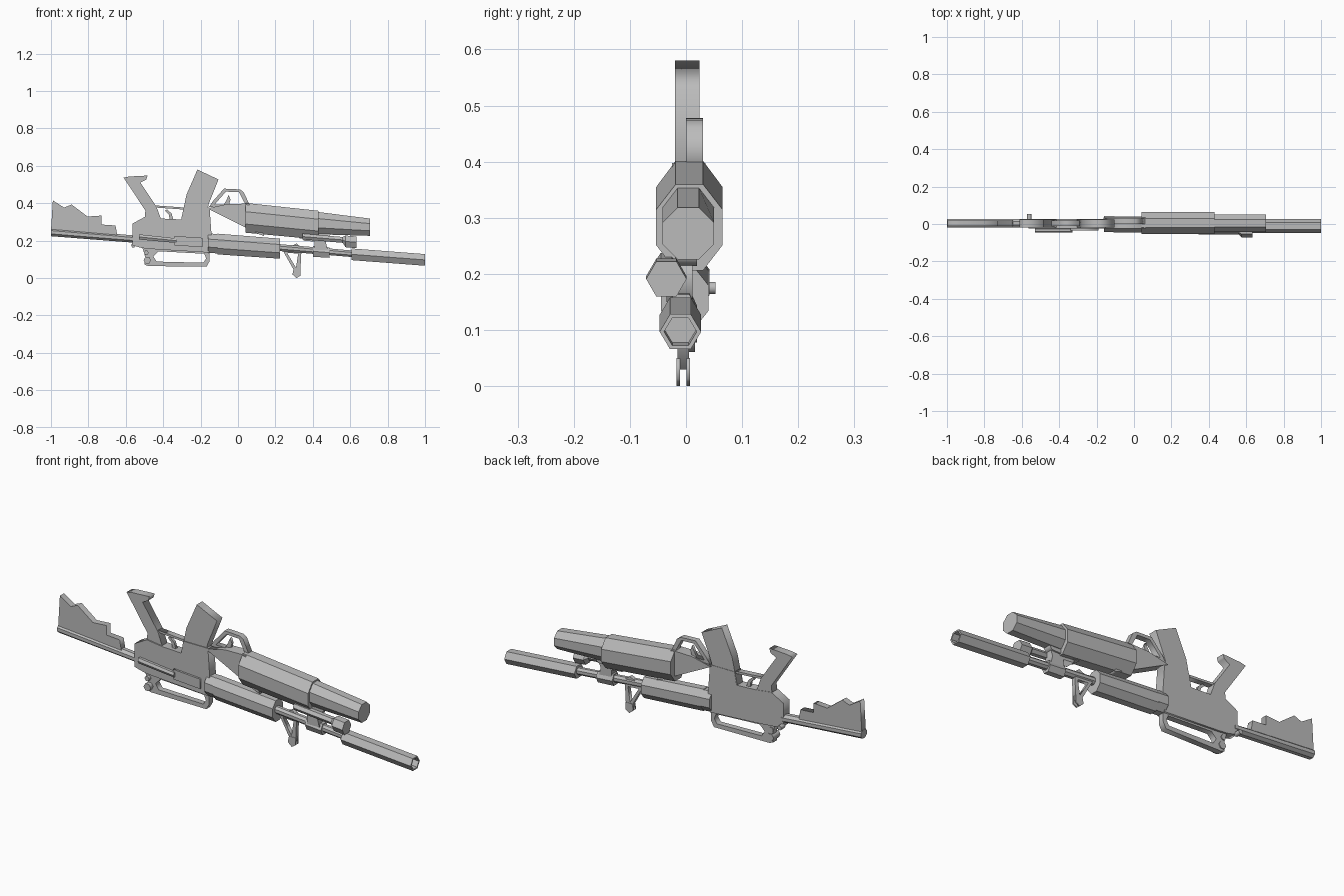
import bpy, bmesh, math

gray = bpy.data.materials.new("gunmetal gray")
gray.diffuse_color = (0.5, 0.5, 0.5, 1)


def add(name, mesh):
    mesh.materials.clear()
    mesh.materials.append(gray)
    ob = bpy.data.objects.new(name, mesh)
    bpy.context.collection.objects.link(ob)
    return ob


def plate(name, y0, y1, outline, *holes):
    """Side profile in x, z (with optional holes) extruded from y0 to y1."""
    cu = bpy.data.curves.new(name, 'CURVE')
    cu.dimensions = '2D'
    cu.fill_mode = 'BOTH'
    cu.extrude = (y1 - y0) / 2
    for loop in (outline,) + holes:
        sp = cu.splines.new('POLY')
        sp.points.add(len(loop) - 1)
        for p, (x, z) in zip(sp.points, loop):
            p.co = (x, z, 0, 1)
        sp.use_cyclic_u = True
    tmp = bpy.data.objects.new(name + "_curve", cu)
    bpy.context.collection.objects.link(tmp)
    dg = bpy.context.evaluated_depsgraph_get()
    me = bpy.data.meshes.new_from_object(tmp.evaluated_get(dg))
    bpy.data.objects.remove(tmp)
    for v in me.vertices:
        x, z, d = v.co
        v.co = (x, (y0 + y1) / 2 - d, z)
    bm = bmesh.new()
    bm.from_mesh(me)
    bmesh.ops.remove_doubles(bm, verts=bm.verts, dist=1e-5)
    bmesh.ops.recalc_face_normals(bm, faces=bm.faces)
    bm.to_mesh(me)
    bm.free()
    return add(name, me)


def tube(name, sides, y, stations, turn=0.5):
    """Faceted tube along x; stations are (x, centre z, y radius, z radius)."""
    bm = bmesh.new()
    rings = []
    for x, z, ry, rz in stations:
        ring = []
        for i in range(sides):
            a = 2 * math.pi * (i + turn) / sides
            ring.append(bm.verts.new((x, y + ry * math.sin(a), z + rz * math.cos(a))))
        rings.append(ring)
    for a, b in zip(rings, rings[1:]):
        for i in range(sides):
            j = (i + 1) % sides
            bm.faces.new((a[i], a[j], b[j], b[i]))
    bm.faces.new(rings[0])
    bm.faces.new(rings[-1])
    bmesh.ops.recalc_face_normals(bm, faces=bm.faces)
    me = bpy.data.meshes.new(name)
    bm.to_mesh(me)
    bm.free()
    return add(name, me)


def knob(name, x, z, r, y0, y1):
    """Six-sided knob along y."""
    pts = [(x + r * math.cos(k * math.pi / 3), z + r * math.sin(k * math.pi / 3)) for k in range(6)]
    return plate(name, y0, y1, pts)


# Shoulder stock
plate("stock_plate", -0.012, 0.02, [
    (-0.99, 0.415), (-0.93, 0.377), (-0.89, 0.393), (-0.805, 0.329), (-0.73, 0.334),
    (-0.73, 0.286), (-0.655, 0.281), (-0.645, 0.225), (-1, 0.25)])
tube("stock_tube", 8, 0.004, [(-1, 0.245, 0.026, 0.023), (-0.55, 0.208, 0.026, 0.021)])

# Receiver with grip, magazine and trigger
plate("receiver", -0.024, 0.026, [
    (-0.564, 0.291), (-0.495, 0.329), (-0.41, 0.318), (-0.302, 0.313), (-0.29, 0.377),
    (-0.152, 0.377), (-0.142, 0.238), (-0.152, 0.136), (-0.46, 0.155), (-0.51, 0.16),
    (-0.564, 0.174)])
plate("grip", -0.018, 0.024, [
    (-0.612, 0.537), (-0.58, 0.543), (-0.484, 0.548), (-0.49, 0.527), (-0.522, 0.51),
    (-0.436, 0.382), (-0.41, 0.31), (-0.50, 0.31), (-0.495, 0.361)])
plate("magazine", -0.02, 0.024, [
    (-0.217, 0.58), (-0.104, 0.527), (-0.158, 0.393), (-0.168, 0.3), (-0.307, 0.3),
    (-0.275, 0.447)])
plate("trigger_guard", -0.012, 0.018, [
    (-0.44, 0.388), (-0.285, 0.377), (-0.285, 0.366), (-0.43, 0.376)])
plate("trigger", -0.004, 0.01, [
    (-0.39, 0.36), (-0.37, 0.34), (-0.365, 0.31), (-0.345, 0.31), (-0.355, 0.345), (-0.38, 0.368)])
plate("ejection_cover", -0.034, -0.02, [
    (-0.34, 0.225), (-0.19, 0.215), (-0.19, 0.165), (-0.34, 0.175)])
tube("bolt_rod", 6, -0.033, [(-0.53, 0.22, 0.013, 0.016), (-0.33, 0.2, 0.013, 0.014)])
knob("selector_knob", -0.56, 0.175, 0.012, 0.02, 0.053)

# Carry handle and rear sight knobs
plate("carry_handle", -0.014, 0.016, [
    (-0.515, 0.175), (-0.495, 0.11), (-0.5, 0.072), (-0.48, 0.064), (-0.168, 0.061),
    (-0.152, 0.09), (-0.152, 0.16)],
    [(-0.425, 0.143), (-0.452, 0.115), (-0.435, 0.088), (-0.185, 0.082), (-0.17, 0.105), (-0.18, 0.13)])
knob("sight_knob", -0.485, 0.095, 0.02, -0.035, 0.02)
knob("sight_pin", -0.49, 0.135, 0.013, -0.03, 0.02)

# Handguard, barrel and hollow muzzle tube
tube("handguard_collar", 8, 0, [(-0.16, 0.187, 0.045, 0.056), (-0.104, 0.183, 0.045, 0.056)])
tube("handguard", 8, -0.002, [(-0.11, 0.182, 0.046, 0.06), (0.225, 0.157, 0.046, 0.058)])
tube("barrel", 8, -0.008, [(0.22, 0.163, 0.019, 0.02), (0.62, 0.129, 0.019, 0.019)])
tube("barrel_clamp", 6, -0.008, [(0.4, 0.143, 0.028, 0.034), (0.49, 0.136, 0.028, 0.032)])
tube("muzzle_tube", 6, -0.01, [
    (0.607, 0.127, 0.037, 0.036), (1, 0.097, 0.037, 0.036),
    (1, 0.097, 0.029, 0.028), (0.94, 0.102, 0.029, 0.028)])

# Front sight with two ears
plate("front_sight", -0.015, 0.005, [
    (0.238, 0.15), (0.297, 0.045), (0.297, 0.03), (0.333, 0.03), (0.34, 0.163), (0.313, 0.185)],
    [(0.262, 0.135), (0.31, 0.055), (0.322, 0.131)])
for side, y in (("left", -0.017), ("right", 0.001)):
    plate("sight_ear_" + side, y, y + 0.006, [
        (0.297, 0.05), (0.291, 0.019), (0.313, 0), (0.334, 0.013), (0.334, 0.05)])

# Launcher tubes and their rear housing
tube("launcher_body", 8, 0.006, [(0.04, 0.322, 0.064, 0.086), (0.43, 0.283, 0.064, 0.083)])
tube("launcher_barrel", 8, 0.004, [(0.42, 0.294, 0.05, 0.065), (0.705, 0.272, 0.05, 0.05)])
plate("launcher_housing", -0.025, 0.035, [
    (-0.163, 0.372), (-0.056, 0.396), (0.06, 0.398), (0.14, 0.225), (0.11, 0.235), (-0.13, 0.355)])
plate("launcher_guard", 0, 0.03, [
    (-0.155, 0.38), (-0.135, 0.41), (-0.075, 0.478), (0.01, 0.474), (0.03, 0.46), (0.065, 0.385)],
    [(-0.125, 0.393), (-0.065, 0.462), (0.005, 0.459), (0.04, 0.393)])
plate("launcher_trigger", 0.008, 0.022, [
    (-0.08, 0.385), (-0.06, 0.42), (-0.05, 0.445), (-0.04, 0.42), (-0.05, 0.385)])
plate("launcher_rail", -0.02, 0.02, [
    (0.3, 0.235), (0.5, 0.24), (0.48, 0.215), (0.33, 0.212)])

# Side lamp and its mount
tube("lamp", 6, -0.035, [
    (0.345, 0.222, 0.02, 0.018), (0.56, 0.204, 0.02, 0.018),
    (0.575, 0.196, 0.036, 0.036), (0.634, 0.191, 0.036, 0.036)])
plate("lamp_mount", -0.035, 0.012, [
    (0.35, 0.225), (0.48, 0.215), (0.47, 0.19), (0.48, 0.15), (0.41, 0.15), (0.41, 0.195), (0.35, 0.2)])
